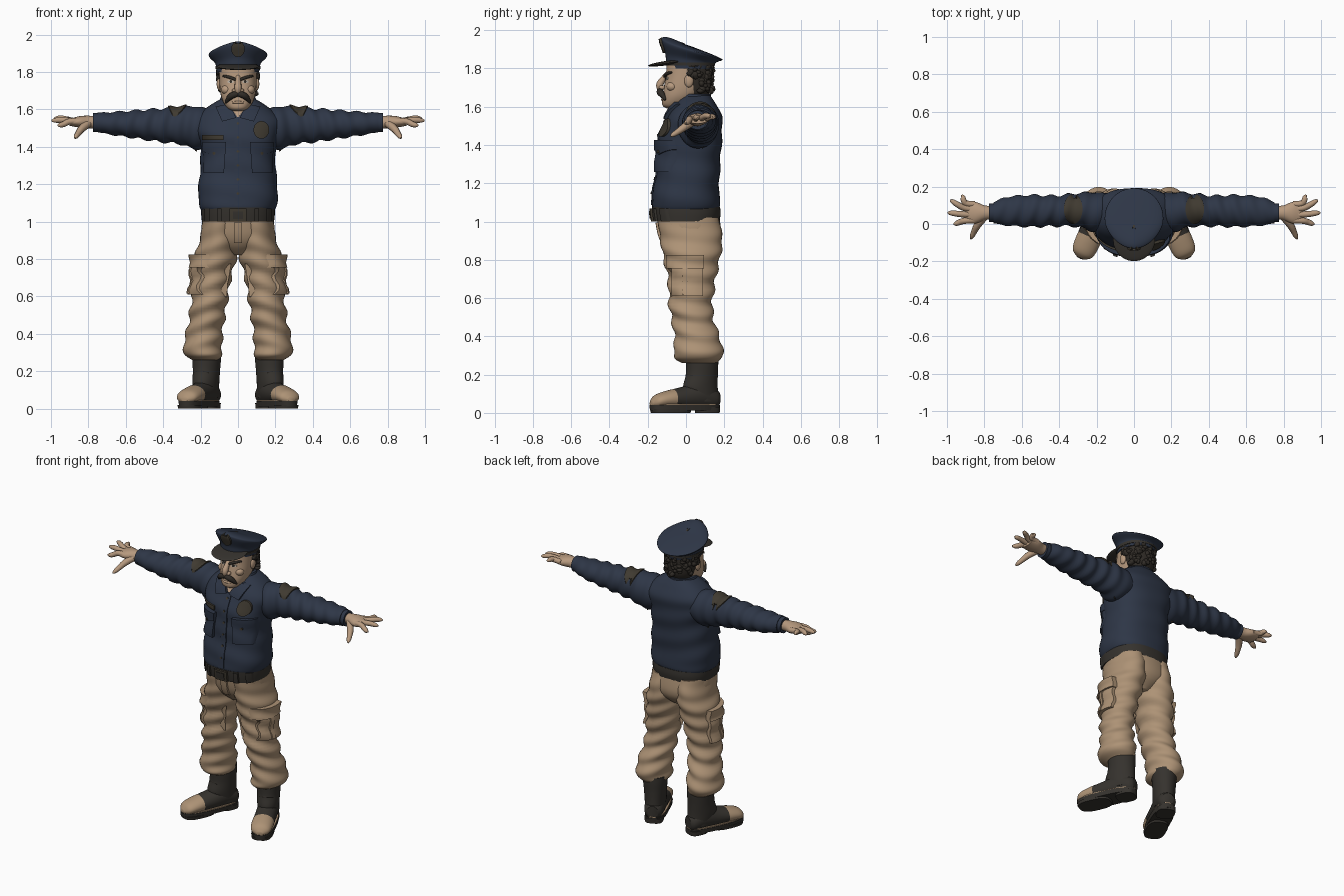
import bpy, bmesh, math, random
from mathutils import Vector, Matrix
from mathutils.bvhtree import BVHTree

random.seed(4)
cube = bpy.data.objects.get("Cube")
if cube:
    bpy.data.objects.remove(cube, do_unlink=True)


def material(name, *rgb):
    mat = bpy.data.materials.new(name)
    mat.use_nodes = True
    mat.diffuse_color = (*rgb, 1)
    mat.node_tree.nodes["Principled BSDF"].inputs["Base Color"].default_value = (*rgb, 1)
    return mat


navy = material("navy cloth", .027, .037, .062)
khaki = material("khaki cloth", .42, .29, .18)
skin = material("skin", .47, .32, .21)
black = material("black leather", .036, .032, .027)
hair_dark = material("dark hair", .03, .025, .02)
bronze = material("dark bronze", .05, .042, .03)
white = material("eye white", .5, .45, .38)


def finish(name, mesh, mat):
    obj = bpy.data.objects.new(name, mesh)
    bpy.context.collection.objects.link(obj)
    mesh.materials.clear()
    mesh.materials.append(mat)
    for p in mesh.polygons:
        p.use_smooth = True
    mesh.set_sharp_from_angle(angle=.8)
    return obj


def from_bmesh(name, bm, mat):
    bmesh.ops.recalc_face_normals(bm, faces=bm.faces)
    mesh = bpy.data.meshes.new(name)
    bm.to_mesh(mesh)
    bm.free()
    return finish(name, mesh, mat)


def spline(rings, f):
    """Smooth interpolation through the key rings, f in 0..1."""
    last = len(rings) - 1
    k = min(int(f * last), last - 1)
    u = f * last - k
    p = [rings[max(0, min(last, k + i))] for i in (-1, 0, 1, 2)]
    return [b + .5 * u * (c - a + u * (2 * a - 5 * b + 4 * c - d + u * (3 * (b - c) + d - a)))
            for a, b, c, d in zip(*p)]


def loft(name, mat, rings, axis="Z", n=30, seg=32, fold=0, freq=0, power=2):
    """Rings are (position, centre a, centre b, radius a, radius b) along an axis."""
    bm = bmesh.new()
    loops = []
    for i in range(n + 1):
        t, a, b, ra, rb = spline(rings, i / n)
        loop = []
        for j in range(seg):
            ang = math.tau * j / seg
            c, s = math.cos(ang), math.sin(ang)
            wave = fold * math.sin(freq * t + 2 * c + s) * math.sin(math.pi * i / n)
            pa = a + (ra + wave) * math.copysign(abs(c) ** (2 / power), c)
            pb = b + (rb + wave) * math.copysign(abs(s) ** (2 / power), s)
            loop.append(bm.verts.new({"Z": (pa, pb, t), "X": (t, pa, pb), "Y": (pa, t, pb)}[axis]))
        loops.append(loop)
    for low, high in zip(loops, loops[1:]):
        for j in range(seg):
            k = (j + 1) % seg
            bm.faces.new((low[j], low[k], high[k], high[j]))
    bm.faces.new(loops[0])
    bm.faces.new(loops[-1])
    return from_bmesh(name, bm, mat)


def tube(name, mat, points):
    """Points are (x, y, z, radius)."""
    curve = bpy.data.curves.new(name, "CURVE")
    curve.dimensions = "3D"
    curve.bevel_depth = 1
    curve.bevel_resolution = 3
    curve.use_fill_caps = True
    sp = curve.splines.new("NURBS")
    sp.points.add(len(points) - 1)
    for pt, (x, y, z, r) in zip(sp.points, points):
        pt.co = (x, y, z, 1)
        pt.radius = r
    sp.order_u = 3
    sp.use_endpoint_u = True
    sp.resolution_u = 6
    temp = bpy.data.objects.new(name + " path", curve)
    bpy.context.collection.objects.link(temp)
    bpy.context.view_layer.update()
    mesh = bpy.data.meshes.new_from_object(temp.evaluated_get(bpy.context.evaluated_depsgraph_get()))
    bpy.data.objects.remove(temp, do_unlink=True)
    return finish(name, mesh, mat)


def ball(name, mat, centre, size, tilt=0):
    bm = bmesh.new()
    bmesh.ops.create_uvsphere(bm, u_segments=24, v_segments=14, radius=1)
    bm.transform(Matrix.Translation(centre) @ Matrix.Rotation(tilt, 4, "X") @ Matrix.Diagonal((*size, 1)))
    return from_bmesh(name, bm, mat)


def rect(x, z, w, h):
    return [(x - w, z - h), (x + w, z - h), (x + w, z + h), (x - w, z + h)]


def patch(name, mat, target, corners, side="front", thick=.008, disc=False, n=8):
    """A thin four-cornered or round plate that follows the target's surface."""
    mesh = target.data
    tree = BVHTree.FromPolygons([v.co for v in mesh.vertices], [p.vertices for p in mesh.polygons])
    aim = Vector({"front": (0, 1, 0), "side": (-1, 0, 0), "top": (0, 0, -1)}[side])
    a, b, c, d = [Vector(p) for p in corners]
    bm = bmesh.new()
    bmesh.ops.create_grid(bm, x_segments=n, y_segments=n, size=1)
    for v in bm.verts:
        u, w = v.co.x, v.co.y
        if disc:
            u, w = u * math.sqrt(1 - w * w / 2), w * math.sqrt(1 - u * u / 2)
        u, w = (u + 1) / 2, (w + 1) / 2
        p = a.lerp(b, u).lerp(d.lerp(c, u), w)
        start = Vector({"front": (p.x, -2, p.y), "side": (2, p.x, p.y), "top": (p.x, p.y, 3)}[side])
        hit = tree.ray_cast(start, aim)[0] or tree.find_nearest(start + aim * 2)[0]
        v.co = hit - aim * thick
    made = bmesh.ops.extrude_face_region(bm, geom=bm.faces[:])["geom"]
    for v in made:
        if isinstance(v, bmesh.types.BMVert):
            v.co += aim * (thick + .01)
    return from_bmesh(name, bm, mat)


def pair(obj):
    """Name the part as the left one and add its mirrored right copy."""
    mesh = obj.data.copy()
    mesh.transform(Matrix.Diagonal((-1, 1, 1, 1)))
    mesh.flip_normals()
    other = bpy.data.objects.new("right_" + obj.name, mesh)
    bpy.context.collection.objects.link(other)
    obj.name = "left_" + obj.name
    return obj


# Shirt body, collar, pockets and badges
shirt = loft("shirt", navy, [(1.05, 0, 0, .185, .16), (1.08, 0, 0, .205, .178), (1.15, 0, 0, .213, .173),
    (1.27, 0, .012, .203, .165), (1.4, 0, .02, .2, .165), (1.48, 0, .03, .222, .16),
    (1.55, 0, .045, .225, .142), (1.61, 0, .05, .165, .11), (1.66, 0, .05, .085, .075)],
    n=48, seg=48, fold=.004, freq=45, power=2.4)
loft("collar_band", navy, [(1.58, 0, .035, .11, .1), (1.64, 0, .04, .1, .09), (1.665, 0, .045, .092, .085)])
patch("open_neck", skin, shirt, [(-.005, 1.56), (.005, 1.56), (.05, 1.625), (-.05, 1.625)])
pair(patch("collar_flap", navy, shirt, [(.01, 1.555), (.085, 1.535), (.12, 1.615), (.045, 1.63)], thick=.02))
patch("button_placket", navy, shirt, rect(0, 1.32, .02, .235), thick=.006, n=16)
for i in range(6):
    patch("shirt_button", bronze, shirt, rect(0, 1.15 + i * .075, .007, .007), thick=.01, disc=True, n=4)
pair(patch("chest_pocket", navy, shirt, [(.075, 1.26), (.185, 1.26), (.19, 1.41), (.065, 1.41)], thick=.02))
for x in (.065, .128):
    pair(patch("pocket_flap", navy, shirt,
        [(x, 1.375 if x < .1 else 1.35), (x + .063, 1.35 if x < .1 else 1.375), (x + .063, 1.425), (x, 1.425)], thick=.028))
pair(patch("pocket_button", bronze, shirt, rect(.128, 1.365, .008, .008), thick=.034, disc=True))
patch("chest_badge", bronze, shirt, rect(.125, 1.49, .042, .047), thick=.014, disc=True)
patch("name_plate", bronze, shirt, rect(-.135, 1.45, .058, .013), thick=.012)

# Sleeves with cuffs and shoulder patches
sleeve = loft("sleeve", navy, [(.1, .06, 1.5, .1, .09), (.22, .065, 1.5, .105, .115), (.3, .075, 1.512, .09, .1),
    (.42, .07, 1.515, .082, .088), (.55, .07, 1.52, .085, .074), (.68, .068, 1.525, .076, .06), (.75, .06, 1.53, .056, .052)],
    axis="X", n=60, fold=.007, freq=70)
patch("shoulder_patch", bronze, sleeve, rect(.325, .08, .05, .08), side="top", disc=True)
pair(sleeve)
pair(bpy.data.objects["shoulder_patch"])
pair(loft("cuff", navy, [(.73, .06, 1.53, .05, .05), (.775, .06, 1.53, .05, .05)], axis="X", n=2))

# Hands: palm, four fingers and a thumb
pair(loft("palm", skin, [(.76, .06, 1.53, .035, .032), (.8, .06, 1.532, .04, .034),
    (.85, .06, 1.533, .058, .03), (.9, .06, 1.53, .052, .018)], axis="X"))
for name, y, tip_x, tip_y, tip_z in (("little", .105, .925, .15, 1.545), ("ring", .08, .985, .125, 1.55),
                                     ("middle", .05, .997, .06, 1.54), ("index", .02, .965, .0, 1.515)):
    pair(tube(name + "_finger", skin, [(.85, y, 1.535, .017), (.9, y, 1.54, .017),
        ((.9 + tip_x) / 2, (y + tip_y) / 2, tip_z + .004, .016), (tip_x - .01, tip_y, tip_z, .013), (tip_x, tip_y, tip_z, .004)]))
pair(tube("thumb", skin, [(.8, .04, 1.525, .022), (.835, .0, 1.5, .021), (.855, -.04, 1.47, .016),
    (.868, -.07, 1.452, .013), (.872, -.08, 1.446, .004)]))

# Trousers: pelvis, legs, cargo pockets and seams
pelvis = loft("trouser_seat", khaki, [(.82, 0, .03, .04, .08), (.87, 0, .03, .13, .135), (.93, 0, .025, .19, .16),
    (1.03, 0, .01, .19, .163)], power=2.3)
leg = loft("trouser_leg", khaki, [(.26, .175, .07, .07, .09), (.29, .185, .062, .1, .126), (.35, .188, .065, .102, .125),
    (.45, .172, .045, .095, .112), (.55, .157, .025, .096, .112), (.7, .137, .03, .1, .125), (.82, .117, .03, .112, .15),
    (.92, .1, .027, .1, .163), (1.02, .095, .01, .095, .16)], n=64, fold=.009, freq=60)
patch("cargo_pocket", khaki, leg, rect(-.005, .71, .095, .1), side="side", thick=.02)
patch("cargo_flap", khaki, leg, rect(-.005, .79, .1, .035), side="side", thick=.032)
patch("cargo_strap", khaki, leg, rect(-.005, .715, .014, .1), side="side", thick=.026)
for part in ("cargo_pocket", "cargo_flap", "cargo_strap"):
    pair(bpy.data.objects[part])
pair(leg)
pair(patch("hip_pocket", khaki, pelvis, [(.1, .93), (.165, .9), (.175, .99), (.09, .99)], thick=.012))
patch("fly", khaki, pelvis, rect(.0, .94, .022, .055), thick=.012)

# Belt and buckle
belt = loft("belt", black, [(1, 0, .003, .193, .172), (1.04, 0, .003, .197, .178), (1.075, 0, 0, .197, .178)],
    n=6, seg=48, power=2.4)
patch("buckle", bronze, belt, rect(0, 1.035, .045, .034), thick=.014)
patch("buckle_centre", black, belt, rect(0, 1.035, .028, .02), thick=.018)
for x in (.1, .165):
    pair(patch("belt_loop", black, belt, rect(x, 1.035, .013, .034), thick=.012))

# Boots, built straight and then turned outward about the ankle
foot = loft("boot_foot", black, [(.095, 0, .075, .035, .04), (.07, 0, .075, .055, .055), (0, 0, .09, .063, .075),
    (-.1, 0, .078, .065, .06), (-.2, 0, .07, .067, .045), (-.26, 0, .06, .056, .034), (-.287, 0, .05, .02, .012)], axis="Y", n=40)
foot.data.materials.append(khaki)
for p in foot.data.polygons:
    p.material_index = int(p.center.y < -.17)
boot = [foot,
    loft("boot_shaft", black, [(.06, 0, .01, .06, .085), (.13, 0, -.005, .066, .095), (.2, 0, .003, .07, .086),
        (.26, 0, .005, .075, .086), (.3, 0, .005, .076, .086)]),
    loft("boot_midsole", black, [(.012, 0, -.095, .066, .193), (.04, 0, -.095, .069, .196)], n=2, power=2.6),
    loft("boot_welt", khaki, [(.04, 0, -.095, .066, .193), (.046, 0, -.095, .066, .193)], n=1, power=2.6),
    loft("boot_tread", black, [(0, 0, -.175, .064, .105), (.02, 0, -.175, .066, .11)], n=2, power=2.8),
    loft("boot_heel", black, [(0, 0, .035, .056, .06), (.03, 0, .035, .058, .062)], n=2, power=3)]
for i in range(5):
    z, y = .13 + .032 * i, -.1 + .006 * i
    boot.append(tube("boot_lace", hair_dark, [(-.04, y + .025, z, .005), (0, y - .006, z + .012, .006), (.04, y + .025, z, .005)]))
for part in boot:
    part.data.transform(Matrix.Translation((.17, .08, 0)) @ Matrix.Rotation(math.radians(24), 4, "Z"))
    pair(part)

# Head and face
loft("neck", skin, [(1.54, 0, .04, .075, .07), (1.7, 0, .03, .07, .075)])
head = loft("head", skin, [(1.59, 0, -.06, .03, .04), (1.608, 0, -.055, .058, .068), (1.65, 0, -.03, .084, .093),
    (1.7, 0, -.008, .096, .108), (1.76, 0, .003, .1, .108), (1.82, 0, .01, .102, .112)], power=2.3)
tube("nose", skin, [(0, -.095, 1.775, .012), (0, -.12, 1.745, .016), (0, -.143, 1.71, .021), (0, -.135, 1.69, .014)])
pair(ball("nostril", skin, (.018, -.125, 1.7), (.014, .017, .012)))
pair(ball("cheek", skin, (.06, -.072, 1.705), (.03, .03, .026)))
pair(ball("ear", skin, (.1, .015, 1.735), (.014, .024, .034)))
pair(patch("eye", white, head, rect(.04, 1.748, .017, .008), thick=.004, disc=True))
pair(patch("pupil", hair_dark, head, rect(.038, 1.749, .007, .008), thick=.006, disc=True))
pair(tube("eyebrow", hair_dark, [(.012, -.112, 1.758, .007), (.045, -.108, 1.775, .011), (.08, -.075, 1.778, .005)]))
pair(tube("moustache", hair_dark, [(0, -.135, 1.682, .014), (.025, -.14, 1.68, .019), (.05, -.122, 1.66, .016),
    (.066, -.108, 1.635, .005)]))
tube("lower_lip", skin, [(-.03, -.118, 1.637, .005), (0, -.13, 1.638, .009), (.03, -.118, 1.637, .005)])

# Curly hair around the sides and back
loft("hair", hair_dark, [(1.665, 0, .05, .075, .07), (1.7, 0, .048, .09, .085), (1.76, 0, .045, .101, .092), (1.83, 0, .045, .1, .092)])
bm = bmesh.new()
for i in range(110):
    ang = math.radians(random.uniform(-12, 192))
    low = 1.68 if math.sin(ang) > .4 else 1.755
    spot = Vector((.1 * math.cos(ang), .035 + .1 * math.sin(ang), random.uniform(low, 1.82)))
    size = [random.uniform(.011, .02) for _ in "xyz"]
    bmesh.ops.create_icosphere(bm, subdivisions=2, radius=1, matrix=Matrix.Translation(spot) @ Matrix.Diagonal((*size, 1)))
from_bmesh("hair_curls", bm, hair_dark)

# Peaked cap, its crown sheared up toward the front
cap = loft("cap", navy, [(1.8, 0, .022, .113, .122), (1.83, 0, .022, .117, .127), (1.855, 0, .024, .125, .133),
    (1.893, 0, .03, .155, .16), (1.908, 0, .03, .148, .152), (1.92, 0, .03, .1, .105), (1.925, 0, .03, .01, .01)], n=40, seg=48)
for v in cap.data.vertices:
    lift = max(0, (v.co.z - 1.8) / .12)
    front = max(0, -v.co.y / .13) * max(0, 1 - abs(v.co.x) / .15)
    v.co.z += lift * (.02 * front - .34 * v.co.y)
    v.co.x *= 1 + lift * min(0, v.co.y)
loft("cap_band", black, [(1.815, 0, .022, .119, .129), (1.832, 0, .022, .121, .131)], n=2, seg=48)
ball("cap_visor", black, (0, -.085, 1.83), (.112, .115, .012), tilt=.14)
patch("cap_badge", bronze, cap, rect(0, 1.922, .036, .042), thick=.012, disc=True)
